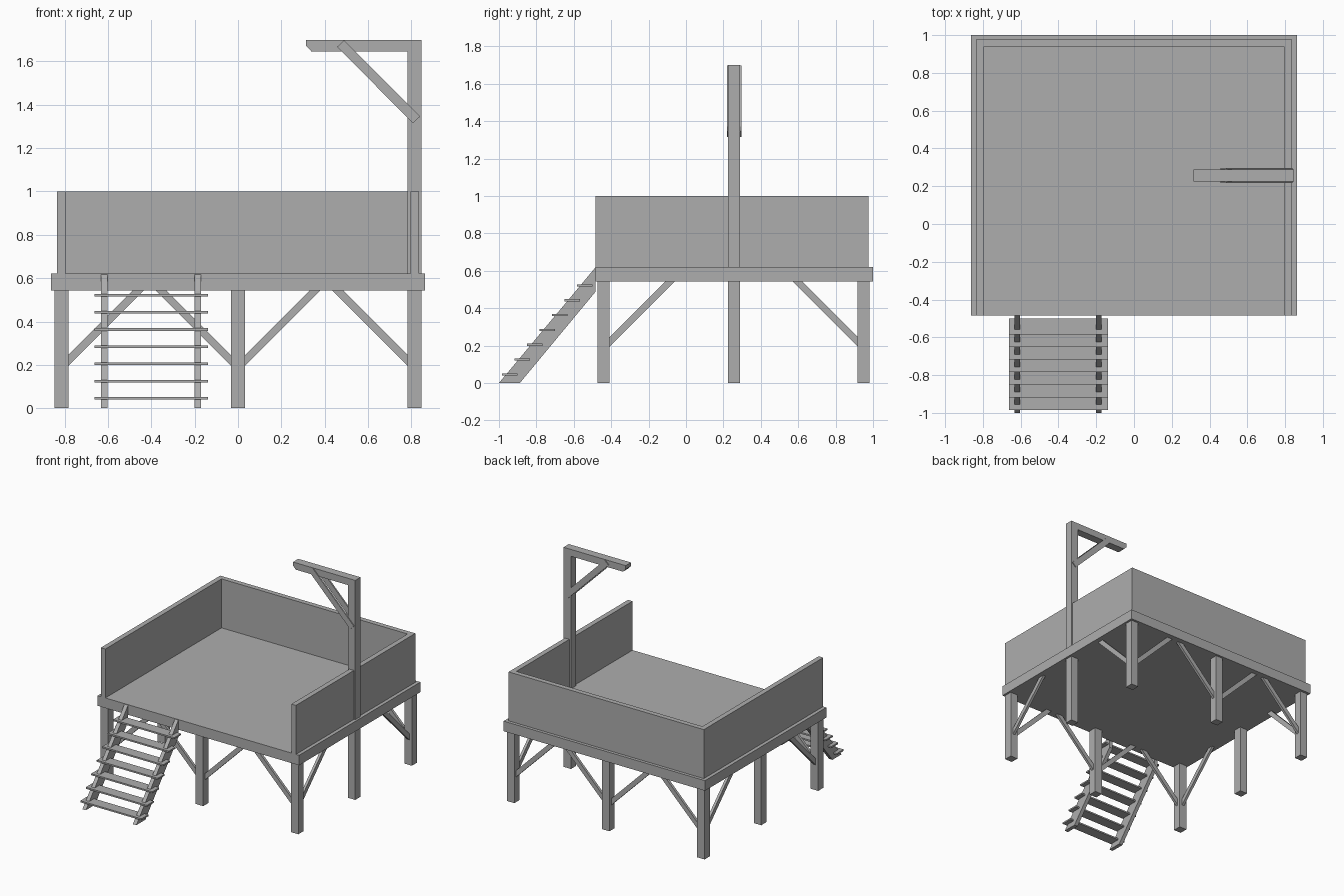
import bpy, bmesh
from mathutils import Vector

if "Cube" in bpy.data.objects:
    bpy.data.objects.remove(bpy.data.objects["Cube"])

wood = bpy.data.materials.new("dark_grey")
wood.diffuse_color = (0.42, 0.42, 0.42, 1)
wood.use_nodes = True
wood.node_tree.nodes["Principled BSDF"].inputs["Base Color"].default_value = wood.diffuse_color

def prism(name, pts, vec):
    """Extrude a planar polygon of 3D points along vec."""
    bm = bmesh.new()
    face = bm.faces.new([bm.verts.new(p) for p in pts])
    out = bmesh.ops.extrude_face_region(bm, geom=[face])
    bmesh.ops.translate(bm, vec=Vector(vec),
                        verts=[v for v in out["geom"] if isinstance(v, bmesh.types.BMVert)])
    bmesh.ops.recalc_face_normals(bm, faces=bm.faces)
    me = bpy.data.meshes.new(name)
    bm.to_mesh(me)
    bm.free()
    me.materials.append(wood)
    ob = bpy.data.objects.new(name, me)
    bpy.context.collection.objects.link(ob)
    return ob

def box(name, x0, x1, y0, y1, z0, z1):
    return prism(name, [(x0, y0, z0), (x1, y0, z0), (x1, y1, z0), (x0, y1, z0)],
                 (0, 0, z1 - z0))

DECK_Z0, DECK_Z1, FRONT = 0.543, 0.621, -0.485
PX, PY, H = 0.815, (-0.44, 0.257, 0.95), 0.032

# Deck
box("deck", -0.863, 0.863, FRONT, 1.0, DECK_Z0, DECK_Z1)

# Three-sided parapet wall, open at the front
o, i = 0.836, 0.797
prism("parapet_wall", [(x, y, DECK_Z1) for x, y in (
    (-o, FRONT), (-o, 0.976), (o, 0.976), (o, FRONT),
    (i, FRONT), (i, 0.937), (-i, 0.937), (-i, FRONT))], (0, 0, 1.0 - DECK_Z1))

# Support posts around the edge; the middle right one rises into the gallows
for x in (-PX, 0, PX):
    for y in PY:
        if x == 0 and y == PY[1]:
            continue
        tall = x > 0 and y == PY[1]
        box("gallows_post" if tall else "support_post",
            x - H, x + H, y - H, y + H, 0, 1.7 if tall else DECK_Z0)

# Diagonal knee braces under the deck
def knee_brace(x, y, dx, dy):
    half, lo, hi = 0.01, 0.195, 0.245
    d, n = Vector((dx, dy, 0)), Vector((dy, dx, 0))
    base = Vector((x, y, 0)) - n * half
    prof = [(H, lo), (H, hi), (H + DECK_Z0 - hi, DECK_Z0), (H + DECK_Z0 - lo, DECK_Z0)]
    prism("knee_brace", [base + d * s + Vector((0, 0, z)) for s, z in prof], n * half * 2)

for y in (PY[0], PY[2]):
    for x, dx in ((-PX, 1), (0, -1), (0, 1), (PX, -1)):
        knee_brace(x, y, dx, 0)
for x in (-PX, PX):
    knee_brace(x, PY[0], 0, 1)
    knee_brace(x, PY[2], 0, -1)

# Gallows beam with chamfered tip
prism("gallows_beam", [(x, PY[1] - H, z) for x, z in (
    (0.785, 1.7), (0.314, 1.7), (0.314, 1.672), (0.338, 1.647), (0.785, 1.647))],
    (0, 2 * H, 0))

# Pair of thin brace planks on both sides of post and beam
for y in (0.218, 0.284):
    prism("gallows_brace", [(x, y, z) for x, z in (
        (0.457, 1.667), (0.489, 1.698), (0.84, 1.346), (0.808, 1.315))], (0, 0.012, 0))

# Stair stringers
for x in (-0.618, -0.186):
    prism("stair_stringer", [(x - 0.015, y, z) for y, z in (
        (-1.0, 0), (-0.888, 0), (FRONT, 0.486), (FRONT, 0.617))], (0.03, 0, 0))

# Stair treads
for k in range(7):
    y, z = -0.984 + 0.0667 * k, 0.046 + 0.0793 * k
    box("stair_tread", -0.662, -0.138, y, y + 0.084, z - 0.006, z + 0.006)
